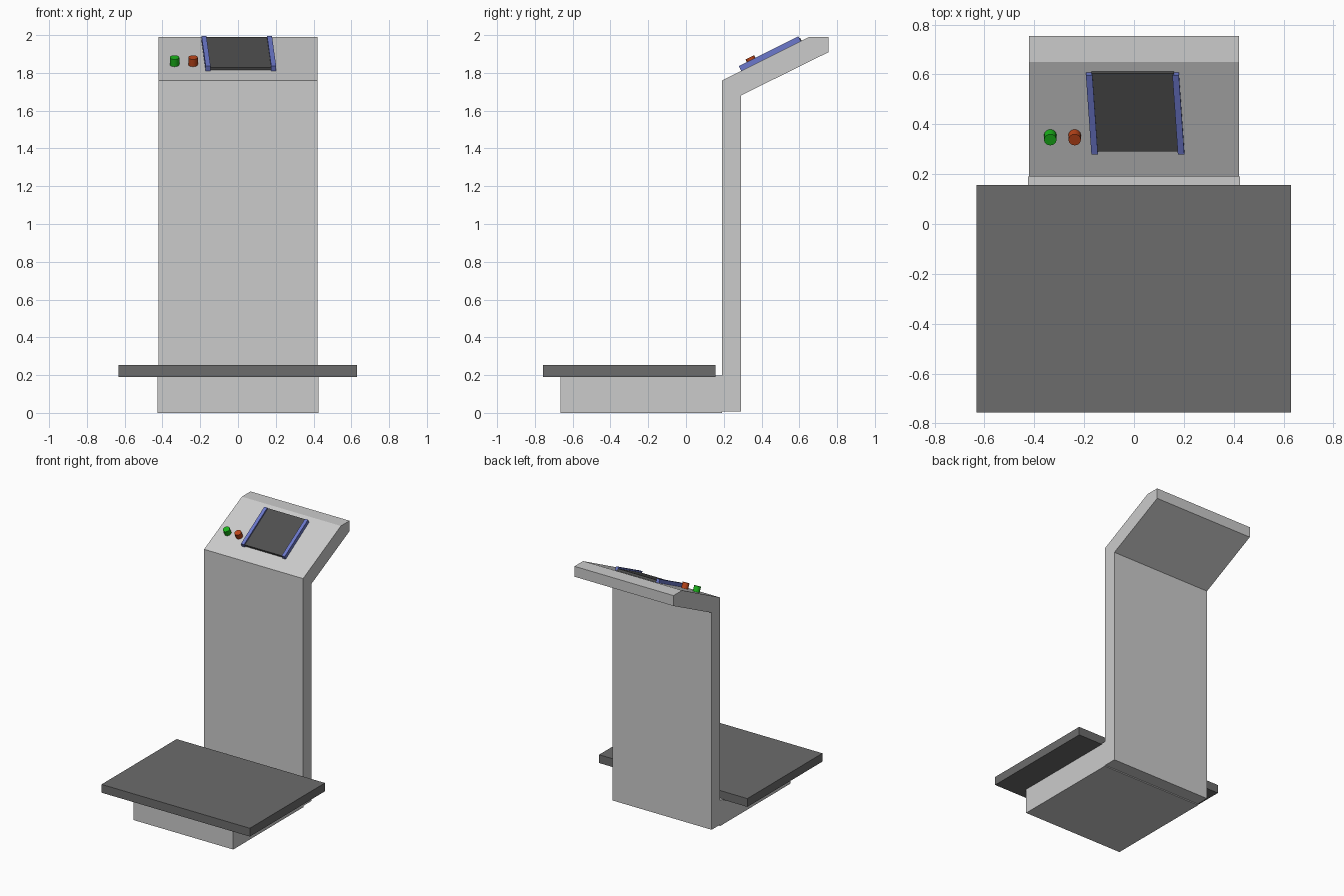
import bpy, math
from mathutils import Vector

if "Cube" in bpy.data.objects:
    bpy.data.objects.remove(bpy.data.objects["Cube"])


def material(name, rgb):
    m = bpy.data.materials.new(name)
    m.diffuse_color = (*rgb, 1)
    m.use_nodes = True
    m.node_tree.nodes["Principled BSDF"].inputs["Base Color"].default_value = m.diffuse_color
    return m


def mesh_object(name, verts, faces, mat=None):
    me = bpy.data.meshes.new(name)
    me.from_pydata(verts, [], faces)
    ob = bpy.data.objects.new(name, me)
    bpy.context.collection.objects.link(ob)
    if mat:
        me.materials.append(mat)
    return ob


def prism(name, ring_a, ring_b, mat=None):
    """Solid between two matching polygons, ring_b lying along ring_a's normal."""
    n = len(ring_a)
    faces = [list(range(n))[::-1], list(range(n, 2 * n))]
    faces += [[i, (i + 1) % n, n + (i + 1) % n, n + i] for i in range(n)]
    return mesh_object(name, list(ring_a) + list(ring_b), faces, mat)


def box(name, x0, x1, y0, y1, z0, z1, mat=None):
    ring = [(x0, y0), (x1, y0), (x1, y1), (x0, y1)]
    return prism(name, [(x, y, z0) for x, y in ring], [(x, y, z1) for x, y in ring], mat)


dark = material("dark_grey", (0.15, 0.15, 0.15))
black = material("screen_grey", (0.08, 0.08, 0.08))
blue = material("blue", (0.15, 0.19, 0.6))
green = material("green", (0.01, 0.45, 0.01))
red = material("red", (0.5, 0.06, 0.01))

# base and standing platform
box("base", -0.425, 0.425, -0.665, 0.19, 0.0, 0.197)
box("platform", -0.633, 0.631, -0.757, 0.157, 0.19, 0.254, dark)

# bent column with sloping console head, extruded across x
profile = [(0.19, 0.008), (0.29, 0.008), (0.29, 1.68), (0.755, 1.91),
           (0.755, 1.99), (0.65, 1.99), (0.19, 1.76)]
prism("column", [(-0.422, y, z) for y, z in profile],
      [(0.422, y, z) for y, z in profile])

# console slope frame
slope = math.atan2(0.23, 0.46)
normal = Vector((0, -math.sin(slope), math.cos(slope)))


def on_slope(x, y, h):
    return Vector((x, y, 1.76 + (y - 0.19) * math.tan(slope))) + normal * h


def panel(name, x0, x1, y0, y1, height, mat):
    """Slightly skewed plate lying on the slope; x given at its upper edge."""
    skew = 0.022
    ring = [(x0 + skew, y0), (x1 + skew, y0), (x1, y1), (x0, y1)]
    return prism(name, [on_slope(x, y, -0.002) for x, y in ring],
                 [on_slope(x, y, height) for x, y in ring], mat)


# screen with a rail on each side
panel("screen", -0.17, 0.16, 0.299, 0.612, 0.017, black)
panel("left_rail", -0.193, -0.167, 0.292, 0.608, 0.028, blue)
panel("right_rail", 0.154, 0.18, 0.292, 0.608, 0.028, blue)

# push buttons
for name, x, mat in (("green_button", -0.336, green), ("red_button", -0.238, red)):
    bpy.ops.mesh.primitive_cylinder_add(vertices=16, radius=0.025, depth=0.045,
                                        location=on_slope(x, 0.357, 0.0205),
                                        rotation=(slope, 0, 0))
    button = bpy.context.object
    button.name = name
    button.data.materials.append(mat)
    bpy.ops.object.shade_smooth_by_angle()
